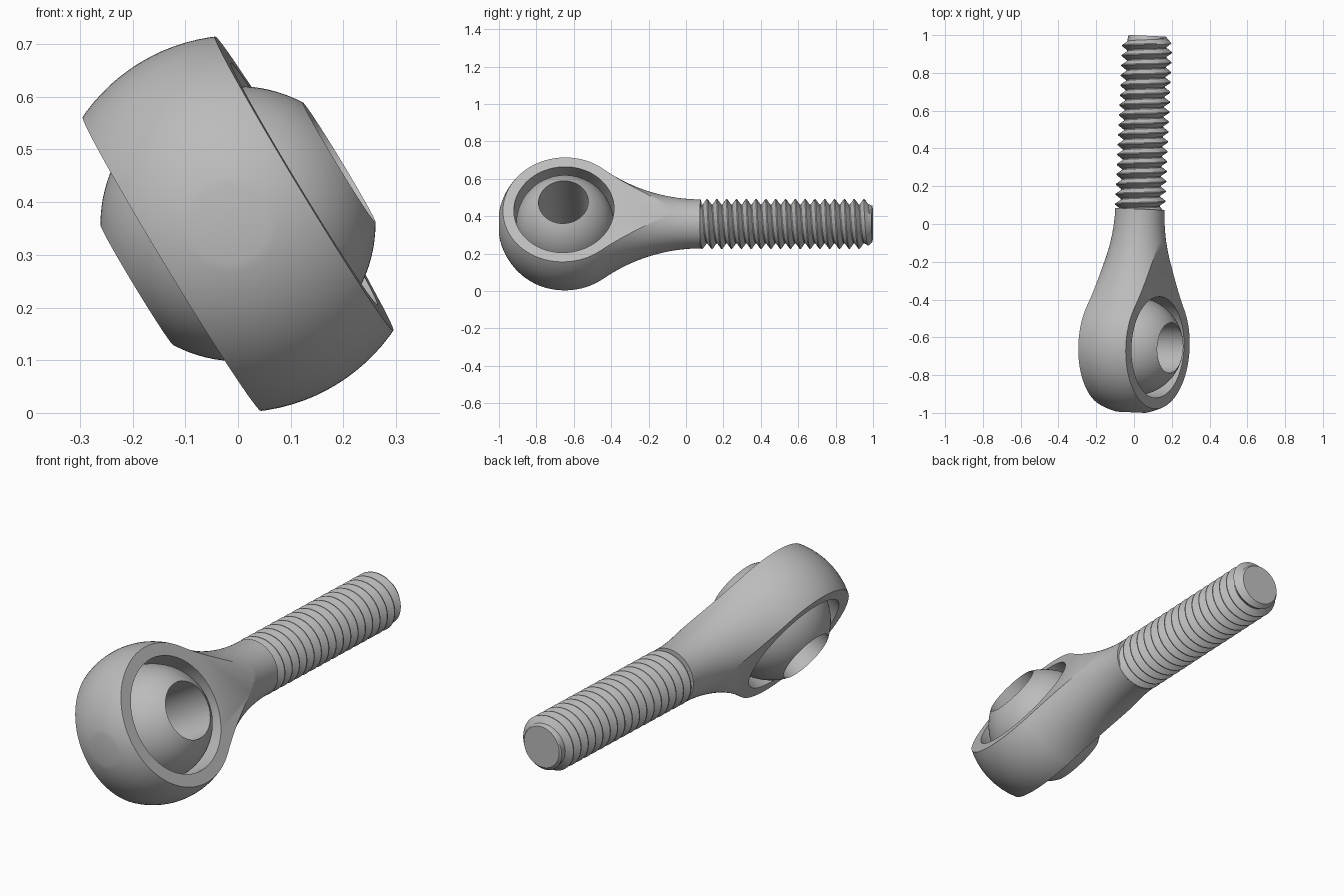
import bpy, bmesh, math
from math import sin, cos, pi, radians, sqrt
from mathutils import Matrix

if "Cube" in bpy.data.objects:
    bpy.data.objects.remove(bpy.data.objects["Cube"], do_unlink=True)

R_HEAD, R_BALL, R_BORE, R_SOCKET = 0.358, 0.261, 0.133, 0.268
HALF_FLAT = 0.147
NECK_END, R_NECK, R_FILLET = 0.727, 0.131, 0.92
ROD_END, PITCH, R_ROOT, R_CREST, R_TIP = 1.645, 0.0525, 0.104, 0.133, 0.097
SEG = 96

# Shaft runs along local Y and the bore along local X, then all is tilted
PLACE = (Matrix.Translation((0, -0.647, 0.359)) @ Matrix.Rotation(radians(-2.5), 4, 'Z')
         @ Matrix.Rotation(radians(-31.2), 4, 'Y'))

steel = bpy.data.materials.new("grey steel")
steel.use_nodes = True
GREY = (0.5, 0.5, 0.5, 1)
steel.diffuse_color = GREY
steel.node_tree.nodes["Principled BSDF"].inputs["Base Color"].default_value = GREY


def make(name, bm):
    bmesh.ops.remove_doubles(bm, verts=bm.verts, dist=1e-5)
    bmesh.ops.recalc_face_normals(bm, faces=bm.faces)
    me = bpy.data.meshes.new(name)
    bm.to_mesh(me)
    bm.free()
    ob = bpy.data.objects.new(name, me)
    bpy.context.collection.objects.link(ob)
    me.materials.append(steel)
    ob.matrix_world = PLACE
    return ob


def lathe(name, profile, axis, closed=False):
    """Revolve (distance along axis, radius) points around Y or X."""
    bm = bmesh.new()
    pts = profile + profile[:1] if closed else profile
    vs = [bm.verts.new((r, s, 0) if axis == 'Y' else (s, r, 0)) for s, r in pts]
    es = [bm.edges.new(p) for p in zip(vs, vs[1:])]
    bmesh.ops.spin(bm, geom=vs + es, cent=(0, 0, 0), angle=2 * pi, steps=SEG,
                   axis=(0, 1, 0) if axis == 'Y' else (1, 0, 0))
    return make(name, bm)


def activate(ob):
    bpy.ops.object.select_all(action='DESELECT')
    ob.select_set(True)
    bpy.context.view_layer.objects.active = ob


def smooth(ob, angle=30):
    activate(ob)
    bpy.ops.object.shade_smooth_by_angle(angle=radians(angle))


def cut(ob, cutter, operation):
    mod = ob.modifiers.new("cut", 'BOOLEAN')
    mod.operation, mod.object, mod.solver = operation, cutter, 'EXACT'
    activate(ob)
    bpy.ops.object.modifier_apply(modifier=mod.name)
    bpy.data.objects.remove(cutter, do_unlink=True)


# Housing: round head with a small flat nose, blending into the neck by an arc
cy = R_NECK + R_FILLET
t_join = math.atan2(cy, NECK_END)
t_nose = pi - 0.21
profile = [(R_HEAD * cos(t_nose), 0)]
for i in range(41):
    t = t_nose + (t_join - t_nose) * i / 40
    profile.append((R_HEAD * cos(t), R_HEAD * sin(t)))
for i in range(1, 25):
    s = R_HEAD * cos(t_join) + (NECK_END - R_HEAD * cos(t_join)) * i / 24
    profile.append((s, cy - sqrt(R_FILLET ** 2 - (NECK_END - s) ** 2)))
profile.append((NECK_END, 0))
housing = lathe("housing", profile, 'Y')

# Two parallel flats and the socket opening
bm = bmesh.new()
bmesh.ops.create_cube(bm, size=1, matrix=Matrix.Diagonal((2 * HALF_FLAT, 4, 4, 1)))
cut(housing, make("flats_cutter", bm), 'INTERSECT')
cut(housing, lathe("socket_cutter", [(-1, 0), (-1, R_SOCKET), (1, R_SOCKET), (1, 0)], 'X'),
    'DIFFERENCE')
smooth(housing)

# Swivel ball with a through bore
t0 = math.asin(R_BORE / R_BALL)
arc = [t0 + (pi - 2 * t0) * i / 32 for i in range(33)]
ball = lathe("swivel_ball", [(R_BALL * cos(t), R_BALL * sin(t)) for t in arc], 'X', closed=True)
smooth(ball)

# Threaded rod: one helical strip of crests and roots, chamfered at the tip
bm = bmesh.new()
N = 48
START = NECK_END - 2 * PITCH
TURNS = math.ceil((ROD_END - START) / PITCH) + 1
SHAPE = [(0.0, R_ROOT), (0.1, R_ROOT), (0.5, R_CREST), (0.6, R_CREST), (1.0, R_ROOT)]
rows = []
for i in range(TURNS * N + 1):
    a = 2 * pi * i / N
    row = []
    for f, r in SHAPE:
        y = min(START + (i / N + f) * PITCH, ROD_END)
        r = min(r, R_TIP + (ROD_END - y) * 0.9)
        if y < NECK_END:
            r = min(r, R_ROOT + 0.02)
        row.append(bm.verts.new((r * sin(a), y, r * cos(a))))
    rows.append(row)
for p, q in zip(rows, rows[1:]):
    for k in range(len(SHAPE) - 1):
        quad = (p[k], p[k + 1], q[k + 1], q[k])
        if min(v.co.y for v in quad) < ROD_END - 1e-5:
            bm.faces.new(quad)
bmesh.ops.delete(bm, geom=[v for v in bm.verts if not v.link_faces], context='VERTS')
rod = make("threaded_rod", bm)
smooth(rod)

# Flat end of the rod
bm = bmesh.new()
bmesh.ops.create_circle(bm, cap_ends=True, segments=N, radius=R_TIP,
                        matrix=Matrix.Translation((0, ROD_END, 0)) @ Matrix.Rotation(-pi / 2, 4, 'X'))
end = make("rod_end_face", bm)
for ob in (end,):
    if ob.data.polygons[0].normal.y < 0:
        ob.data.flip_normals()
